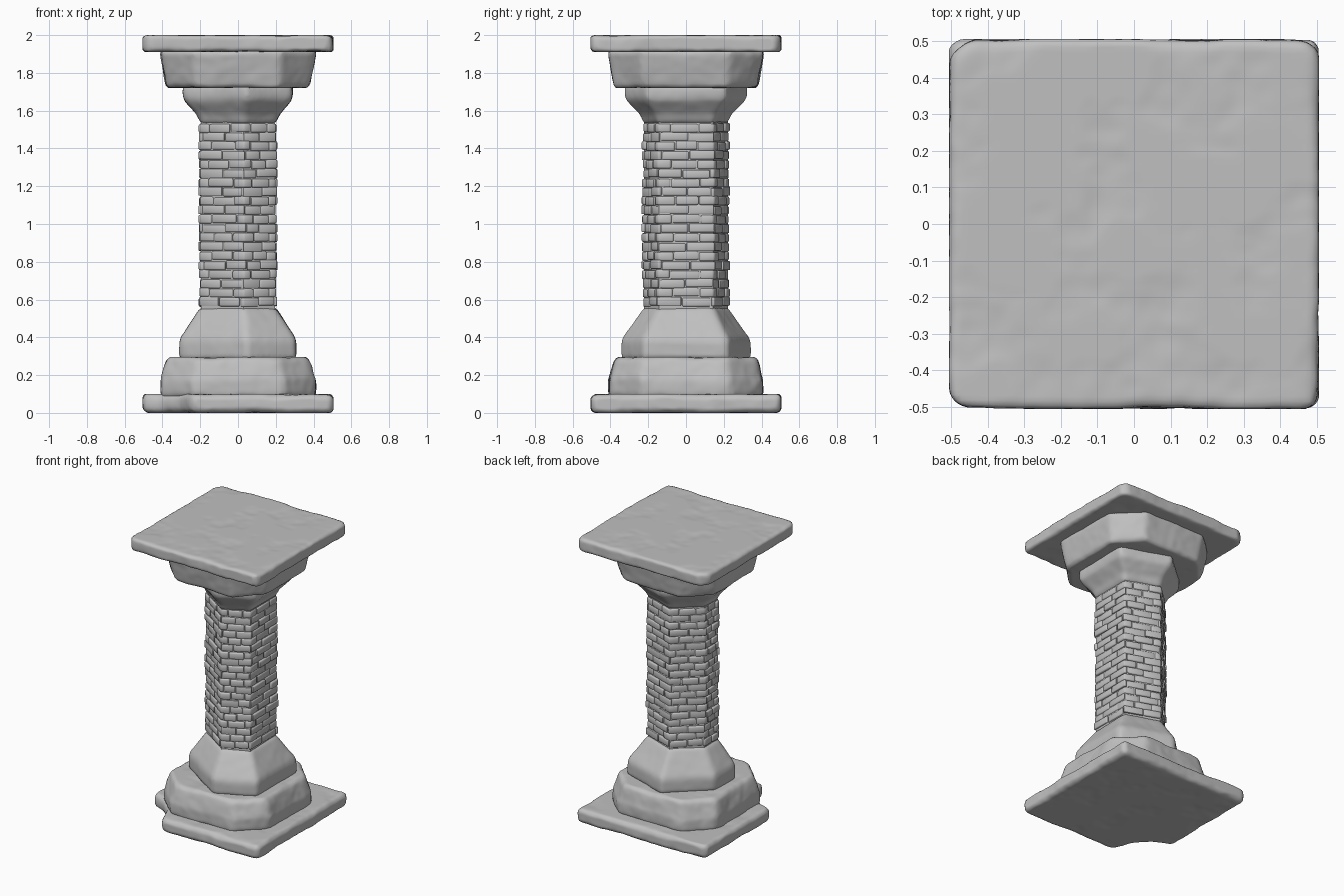
import bpy, bmesh, math, random
from mathutils import Vector, noise

random.seed(4)
if "Cube" in bpy.data.objects:
    bpy.data.objects.remove(bpy.data.objects["Cube"])

stone = bpy.data.materials.new("grey stone")
stone.use_nodes = True
GREY = (0.53, 0.53, 0.53, 1)
stone.diffuse_color = GREY
stone.node_tree.nodes["Principled BSDF"].inputs["Base Color"].default_value = GREY


def make_object(name, bm):
    bmesh.ops.recalc_face_normals(bm, faces=bm.faces)
    mesh = bpy.data.meshes.new(name)
    bm.to_mesh(mesh)
    bm.free()
    obj = bpy.data.objects.new(name, mesh)
    bpy.context.collection.objects.link(obj)
    mesh.materials.append(stone)
    return obj


def shade(obj, degrees=50):
    bpy.ops.object.select_all(action="DESELECT")
    obj.select_set(True)
    bpy.context.view_layer.objects.active = obj
    bpy.ops.object.shade_smooth_by_angle(angle=math.radians(degrees))


def loft(outline, profile):
    """Stack scaled copies of a plan outline; profile holds (z, scale)."""
    bm = bmesh.new()
    rings = [[bm.verts.new((x * s, y * s, z)) for x, y in outline] for z, s in profile]
    n = len(outline)
    for low, high in zip(rings, rings[1:]):
        for i in range(n):
            j = (i + 1) % n
            bm.faces.new((low[i], low[j], high[j], high[i]))
    bm.faces.new(rings[0][::-1])
    bm.faces.new(rings[-1])
    return bm


def weathered(name, outline, profile, rounding, wear):
    """Loft a block, soften its edges and roughen the surface."""
    obj = make_object(name, loft(outline, profile))
    bevel = obj.modifiers.new("Bevel", "BEVEL")
    bevel.width, bevel.segments = rounding, 3
    bevel.angle_limit = math.radians(25)
    remesh = obj.modifiers.new("Remesh", "REMESH")
    remesh.mode, remesh.voxel_size = "VOXEL", 0.014
    smooth = obj.modifiers.new("Smooth", "SMOOTH")
    smooth.iterations = 3
    mesh = bpy.data.meshes.new_from_object(
        obj.evaluated_get(bpy.context.evaluated_depsgraph_get()))
    obj.modifiers.clear()
    obj.data = mesh
    if not mesh.materials:
        mesh.materials.append(stone)
    low, high = profile[0][0], profile[-1][0]
    seed = Vector((low * 7, 3, 1))
    for v in mesh.vertices:
        broad = noise.noise_vector(v.co * 6 + seed)
        fine = noise.noise_vector(v.co * 19 + seed)
        v.co += broad * wear + fine * wear * 0.35
        v.co.z = min(max(v.co.z, low), high)
        v.co.x = min(max(v.co.x, -0.505), 0.505)
        v.co.y = min(max(v.co.y, -0.505), 0.505)
    shade(obj)
    return obj


# Plan outlines; the shaft's hexagon is broader on its +x side
w = 0.88
hexagon = [(0.13, -1), (w, -0.64), (w, 0.64), (-0.13, 1), (-w, 0.32), (-w, -0.32)]
h, c = 1.0, 0.58
octagon = [(c, -h), (h, -c), (h, c), (c, h), (-c, h), (-h, c), (-h, -c), (-c, -h)]
e = 0.505
worn_square = [(0.48, -e), (e, -0.48), (e, 0.47), (0.47, e), (-0.45, e),
               (-e, 0.46), (-e, -0.47), (-0.47, -e)]
broken_square = [(e, -e), (e, e), (-e, e), (-e, -0.225),
                 (-0.4, -0.26), (-0.31, -0.35), (-0.24, -e)]

# Plinth, base, capital and top slab
weathered("bottom_slab", broken_square, [(0, 1), (0.1, 1)], 0.03, 0.008)
weathered("base_drum", octagon, [(0.08, 0.41), (0.17, 0.41), (0.295, 0.375)], 0.025, 0.009)
weathered("base_collar", hexagon,
          [(0.28, 0.35), (0.39, 0.35), (0.47, 0.29), (0.56, 0.225)], 0.02, 0.004)
weathered("capital_collar", hexagon,
          [(1.53, 0.225), (1.58, 0.25), (1.66, 0.33), (1.74, 0.33)], 0.02, 0.005)
weathered("capital_drum", octagon, [(1.72, 0.378), (1.92, 0.415)], 0.02, 0.007)
weathered("top_slab", worn_square, [(1.91, 1), (2, 1)], 0.03, 0.008)

# Shaft core
SIDE = 0.222
core = make_object("shaft_core", loft(hexagon, [(0.5, SIDE), (1.58, SIDE)]))
shade(core, 30)


def on_hexagon(s, radius):
    """Point at s sides along the hexagon's edge."""
    k, t = int(math.floor(s)), s - math.floor(s)
    a, b = Vector(hexagon[k % 6]), Vector(hexagon[(k + 1) % 6])
    return a.lerp(b, t) * radius


def add_brick(bm, start, end, z0, z1, depth):
    """A brick along the hexagon's edge, bent where it wraps a corner."""
    stops = [start] + [k for k in range(math.ceil(start), math.ceil(end))
                       if start + 0.01 < k < end - 0.01] + [end]
    part = bmesh.new()
    columns = []
    for s in stops:
        inner, outer = on_hexagon(s, SIDE - 0.02), on_hexagon(s, SIDE + depth)
        columns.append([part.verts.new((p.x, p.y, z)) for p, z in
                        ((inner, z0), (outer, z0), (outer, z1), (inner, z1))])
    for a, b in zip(columns, columns[1:]):
        for i in range(4):
            j = (i + 1) % 4
            part.faces.new((a[i], a[j], b[j], b[i]))
    part.faces.new(columns[0])
    part.faces.new(columns[-1][::-1])
    bmesh.ops.recalc_face_normals(part, faces=part.faces)
    bmesh.ops.bevel(part, geom=part.edges[:], offset=0.008, segments=2,
                    profile=0.5, affect="EDGES", clamp_overlap=True)
    piece = bpy.data.meshes.new("brick")
    part.to_mesh(piece)
    part.free()
    bm.from_mesh(piece)
    bpy.data.meshes.remove(piece)


# Courses of bricks, every other one shifted by half a brick
bricks = bmesh.new()
ROWS, PER_ROW = 20, 12
low, step = 0.565, 0.0485
for row in range(ROWS):
    shift = 0.25 * (row % 2) + random.uniform(-0.05, 0.05)
    joints = [k / 2 + shift + random.uniform(-0.06, 0.06) for k in range(PER_ROW)]
    joints.append(joints[0] + 6)
    for a, b in zip(joints, joints[1:]):
        z = low + row * step + random.uniform(-0.004, 0.004)
        add_brick(bricks, a + 0.01, b - 0.01, z, z + step - 0.002,
                  random.uniform(0.003, 0.016))
shade(make_object("shaft_bricks", bricks), 50)
